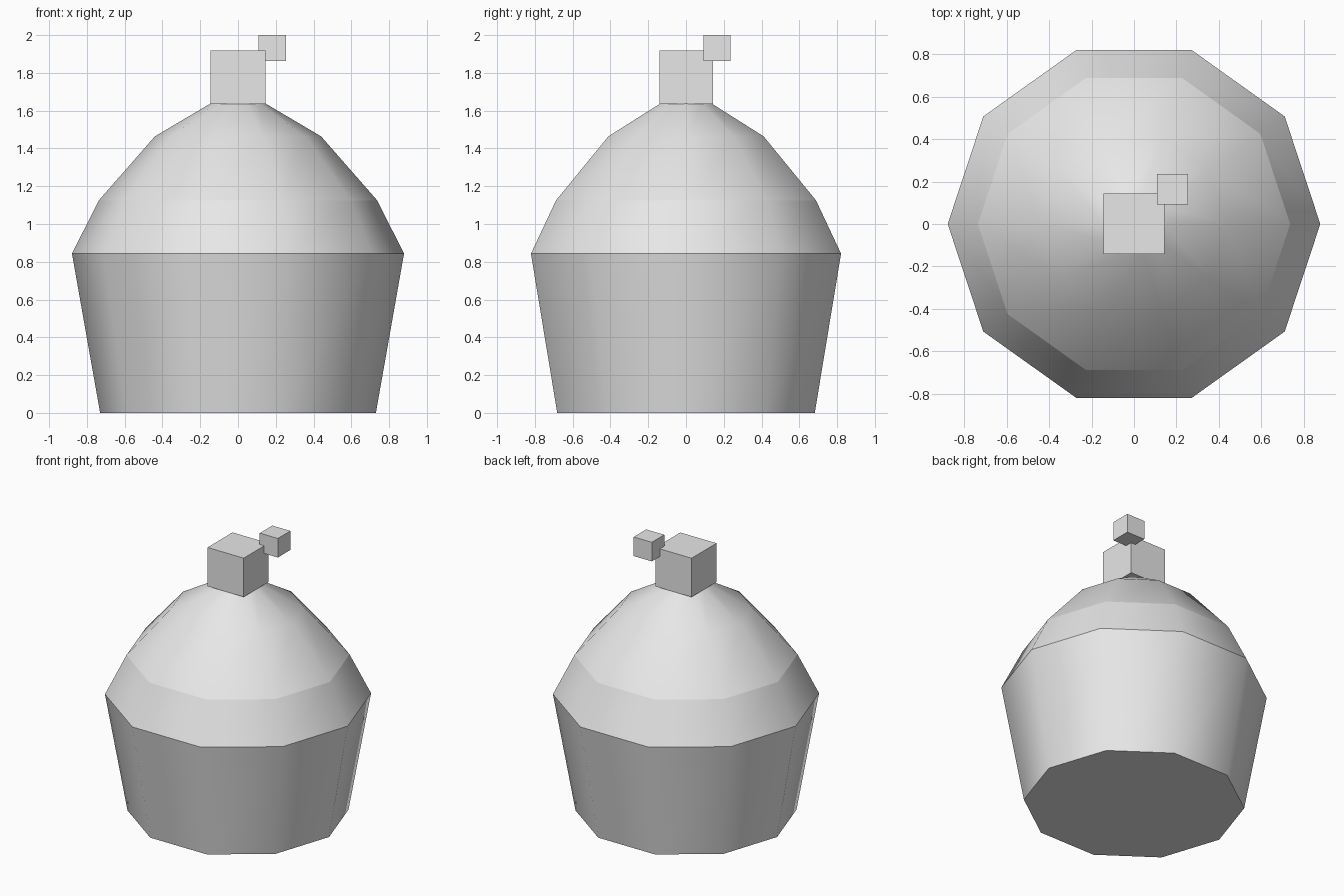
import bpy, bmesh, math

default = bpy.data.objects.get("Cube")
if default:
    bpy.data.objects.remove(default, do_unlink=True)

# One plain grey for everything
grey = bpy.data.materials.new("light_grey")
grey.use_nodes = True
colour = (0.8, 0.8, 0.8, 1)
grey.diffuse_color = colour
grey.node_tree.nodes["Principled BSDF"].inputs["Base Color"].default_value = colour

SIDES = 10
DEPTH = 0.982  # the body is slightly shallower than it is wide


def finish(name, bm):
    bmesh.ops.recalc_face_normals(bm, faces=bm.faces)
    mesh = bpy.data.meshes.new(name)
    bm.to_mesh(mesh)
    bm.free()
    mesh.materials.append(grey)
    obj = bpy.data.objects.new(name, mesh)
    bpy.context.collection.objects.link(obj)
    return obj


def body(name, profile, creases):
    """Ten-sided smooth body from (radius, height) rings; creased rings stay sharp."""
    bm = bmesh.new()
    rings = []
    for r, z in profile:
        angles = [math.tau * i / SIDES for i in range(SIDES)]
        rings.append([bm.verts.new((r * math.cos(a), r * DEPTH * math.sin(a), z))
                      for a in angles])
    for low, high in zip(rings, rings[1:]):
        for i in range(SIDES):
            j = (i + 1) % SIDES
            bm.faces.new((low[i], low[j], high[j], high[i])).smooth = True
    bm.faces.new(rings[0])
    bm.faces.new(rings[-1])
    for k in creases:
        for i in range(SIDES):
            bm.edges.get((rings[k][i], rings[k][(i + 1) % SIDES])).smooth = False
    return finish(name, bm)


def block(name, centre, size):
    bm = bmesh.new()
    bmesh.ops.create_cube(bm, size=1)
    bmesh.ops.scale(bm, vec=size, verts=bm.verts)
    bmesh.ops.translate(bm, vec=centre, verts=bm.verts)
    return finish(name, bm)


# Tapered cup, rim band and dome
body("cake_body",
     [(0.73, 0), (0.879, 0.843), (0.737, 1.125), (0.44, 1.464), (0.147, 1.637)],
     creases=(0, 1, 2, 4))

# Square topping with a small block at its corner
block("topping", (0, 0.001, 1.777), (0.29, 0.285, 0.281))
block("topping_stem", (0.182, 0.164, 1.931), (0.145, 0.143, 0.138))
